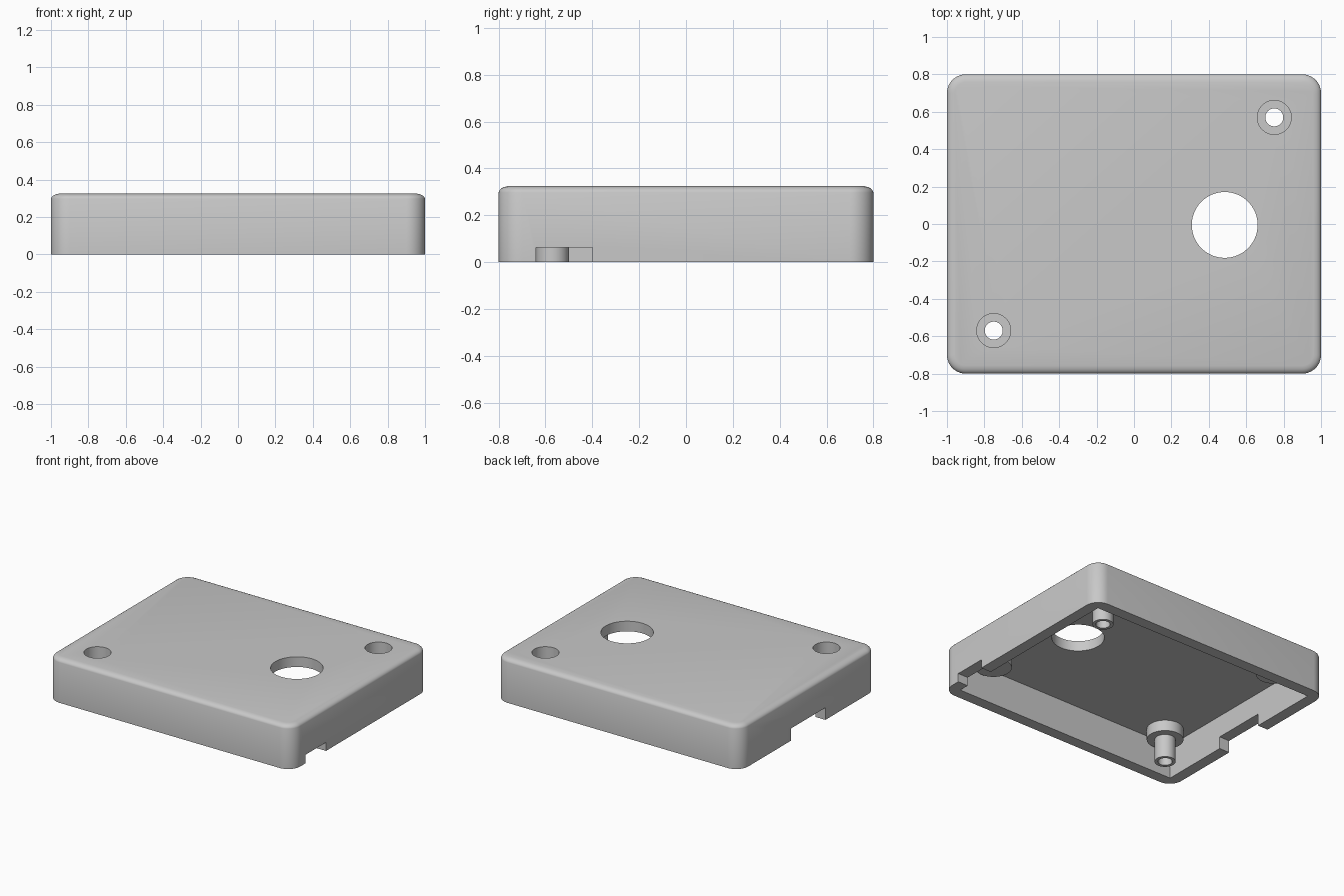
import bpy, bmesh, math

if "Cube" in bpy.data.objects:
    bpy.data.objects.remove(bpy.data.objects["Cube"])

W, D, H = 1.0, 0.8, 0.325      # half width, half depth, height
WALL, CEIL = 0.083, 0.25       # wall thickness, underside of the lid
BX, BY = 0.75, 0.57            # corner boss position

grey = bpy.data.materials.new("light_grey")
grey.diffuse_color = (0.58, 0.58, 0.58, 1)
grey.use_nodes = True
grey.node_tree.nodes["Principled BSDF"].inputs["Base Color"].default_value = grey.diffuse_color


def to_object(name, bm):
    bmesh.ops.recalc_face_normals(bm, faces=bm.faces[:])
    me = bpy.data.meshes.new(name)
    bm.to_mesh(me)
    bm.free()
    me.materials.append(grey)
    ob = bpy.data.objects.new(name, me)
    bpy.context.collection.objects.link(ob)
    return ob


def rounded_outline(inset, r=0.1, steps=10):
    pts = []
    r2 = r - inset
    for i, (sx, sy) in enumerate(((1, 1), (-1, 1), (-1, -1), (1, -1))):
        for k in range(steps + 1):
            a = math.pi / 2 * (i + k / steps)
            pts.append((sx * (W - r) + r2 * math.cos(a), sy * (D - r) + r2 * math.sin(a)))
    return pts


def rounded_block(name):
    bm = bmesh.new()
    # inset and height of each ring, with a softened top edge
    profile = [(0, 0), (0, 0.298), (0.004, 0.307), (0.012, 0.315), (0.024, 0.321), (0.042, H)]
    rings = [[bm.verts.new((x, y, z)) for x, y in rounded_outline(i)] for i, z in profile]
    n = len(rings[0])
    for a, b in zip(rings, rings[1:]):
        for k in range(n):
            bm.faces.new((a[k], a[(k + 1) % n], b[(k + 1) % n], b[k]))
    bm.faces.new(rings[0][::-1])
    bm.faces.new(rings[-1])
    return to_object(name, bm)


def box(name, x0, x1, y0, y1, z0, z1):
    bm = bmesh.new()
    bmesh.ops.create_cube(bm, size=1)
    for v in bm.verts:
        v.co = ((x0 + x1) / 2 + v.co.x * (x1 - x0),
                (y0 + y1) / 2 + v.co.y * (y1 - y0),
                (z0 + z1) / 2 + v.co.z * (z1 - z0))
    return to_object(name, bm)


def cylinder(name, x, y, r, z0, z1, sides=48):
    bm = bmesh.new()
    bmesh.ops.create_cone(bm, cap_ends=True, segments=sides, radius1=r, radius2=r, depth=z1 - z0)
    bmesh.ops.translate(bm, verts=bm.verts[:], vec=(x, y, (z0 + z1) / 2))
    return to_object(name, bm)


def combine(target, tool, operation):
    mod = target.modifiers.new(tool.name, 'BOOLEAN')
    mod.operation, mod.solver, mod.object = operation, 'EXACT', tool
    bpy.context.view_layer.objects.active = target
    bpy.ops.object.modifier_apply(modifier=mod.name)
    bpy.data.objects.remove(tool)


# Shell: rounded block hollowed from below
shell = rounded_block("enclosure_lid")
combine(shell, box("cavity", WALL - W, W - WALL, WALL - D, D - WALL, -0.1, CEIL), 'DIFFERENCE')

# Pads at all four corners
for sx in (-1, 1):
    for sy in (-1, 1):
        combine(shell, cylinder("pad", sx * BX, sy * BY, 0.123, 0.17, 0.29), 'UNION')

# Screw posts on two opposite corners, with counterbore and through hole
for s in (-1, 1):
    combine(shell, cylinder("post", s * BX, s * BY, 0.07, 0.0, 0.19), 'UNION')
    combine(shell, cylinder("counterbore", s * BX, s * BY, 0.091, 0.21, 0.5), 'DIFFERENCE')
    combine(shell, cylinder("screw_hole", s * BX, s * BY, 0.048, -0.1, 0.5), 'DIFFERENCE')

# Large round opening in the top
combine(shell, cylinder("opening", 0.485, -0.005, 0.176, 0.1, 0.5, 64), 'DIFFERENCE')

# Cable notches in the right and left walls
combine(shell, box("right_notch", 0.88, 1.1, -0.64, -0.4, -0.1, 0.063), 'DIFFERENCE')
combine(shell, box("left_notch", -1.1, -0.88, -0.2, 0.2, -0.1, 0.09), 'DIFFERENCE')

# Smooth the curves, keep hard edges
bpy.ops.object.select_all(action='DESELECT')
shell.select_set(True)
bpy.context.view_layer.objects.active = shell
bpy.ops.object.shade_smooth_by_angle(angle=math.radians(35))
